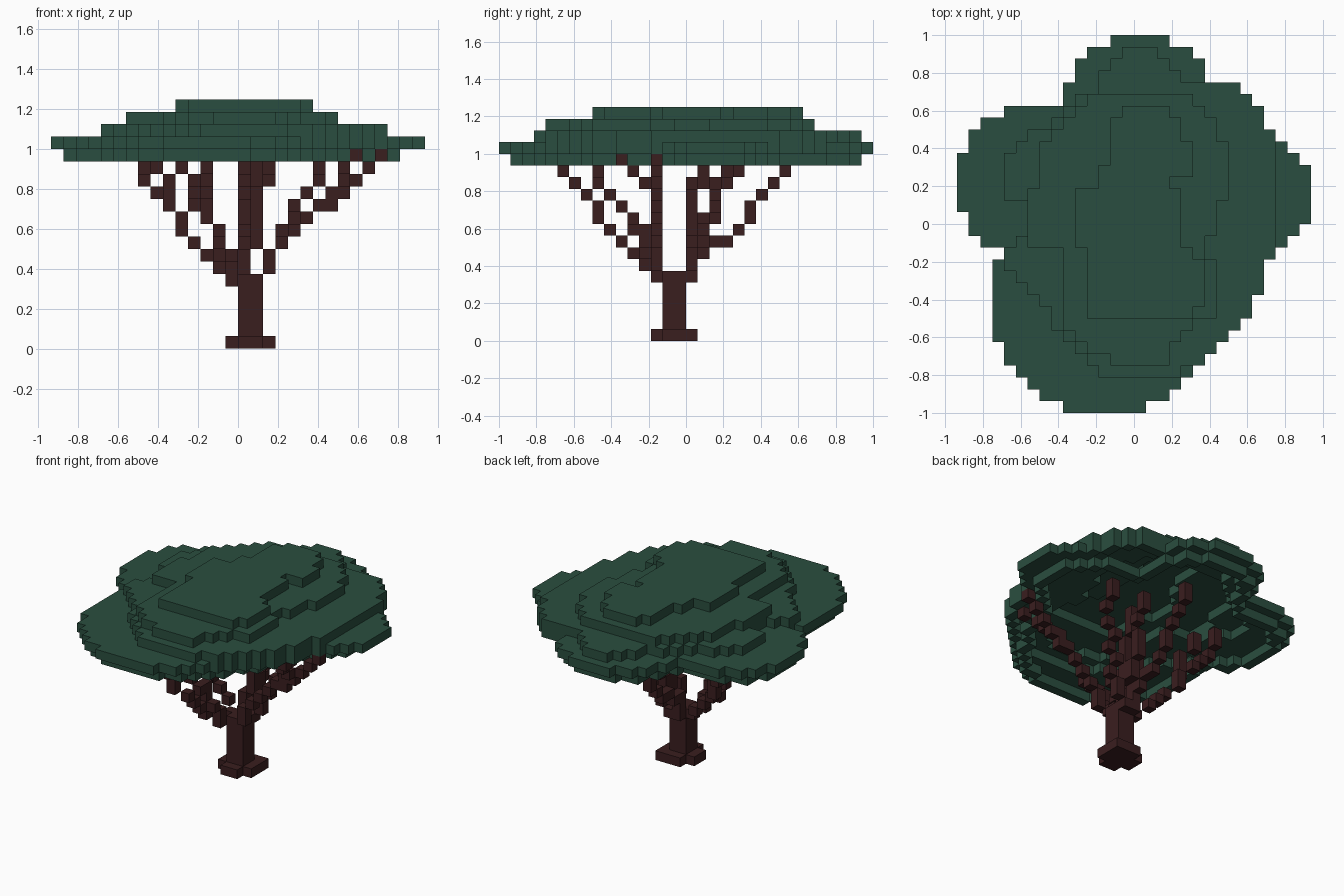
import bpy
import bmesh
from mathutils import Vector

CELL = 0.0625
SIDES = [Vector(d) for d in ((1, 0, 0), (-1, 0, 0), (0, 1, 0), (0, -1, 0), (0, 0, 1), (0, 0, -1))]

cube = bpy.data.objects.get("Cube")
if cube:
    bpy.data.objects.remove(cube, do_unlink=True)


def make_material(name, colour):
    material = bpy.data.materials.new(name)
    material.use_nodes = True
    material.diffuse_color = colour
    for node in material.node_tree.nodes:
        if node.type == "BSDF_PRINCIPLED":
            node.inputs["Base Color"].default_value = colour
            node.inputs["Roughness"].default_value = 0.9
    return material


def build_blocks(name, cells, material):
    """Make one mesh from the exposed faces of a set of grid cells."""
    bm = bmesh.new()
    for cell in cells:
        centre = Vector(cell) + Vector((0.5, 0.5, 0.5))
        for normal in SIDES:
            neighbour = tuple(int(a + b) for a, b in zip(cell, normal))
            if neighbour in cells:
                continue
            across = Vector((normal.y, normal.z, normal.x))
            up = normal.cross(across)
            corners = [across + up, up - across, -across - up, across - up]
            bm.faces.new([bm.verts.new((centre + (normal + c) / 2) * CELL) for c in corners])
    bmesh.ops.remove_doubles(bm, verts=bm.verts, dist=CELL / 100)
    mesh = bpy.data.meshes.new(name)
    bm.to_mesh(mesh)
    bm.free()
    mesh.materials.append(material)
    obj = bpy.data.objects.new(name, mesh)
    bpy.context.collection.objects.link(obj)


def inside(outline, x, y):
    hit = False
    for (ax, ay), (bx, by) in zip(outline, outline[1:] + outline[:1]):
        if (ay > y) != (by > y) and x < ax + (y - ay) * (bx - ax) / (by - ay):
            hit = not hit
    return hit


def fill(outline):
    """Grid cells whose centres lie within the outline."""
    span = range(-16, 16)
    return {(x, y) for x in span for y in span if inside(outline, x + 0.5, y + 0.5)}


def shrink(area, steps):
    for _ in range(steps):
        area = {(x, y) for x, y in area
                if {(x + 1, y), (x - 1, y), (x, y + 1), (x, y - 1)} <= area}
    return area


def box(x_range, y_range, z_range):
    return {(x, y, z) for x in range(*x_range) for y in range(*y_range) for z in range(*z_range)}


def branch(*points):
    """Stepped line of cells through the given points."""
    cells = set()
    for start, end in zip(points, points[1:]):
        start, end = Vector(start), Vector(end)
        steps = int(max(abs(c) for c in end - start))
        for i in range(steps + 1):
            cells.add(tuple(round(c) for c in start.lerp(end, i / steps)))
    return cells


leaf = make_material("leaf_green", (0.023, 0.076, 0.05, 1))
bark = make_material("bark_brown", (0.042, 0.013, 0.0135, 1))

# Canopy tier outlines, in grid cells
wide = fill([
    (-2, 16), (3, 16), (3, 15.6), (6, 14), (6, 12), (9, 12), (9, 11.8), (10.8, 10),
    (11, 8), (11.5, 8), (14.5, 5), (15, 5), (15, 0), (14.5, 0), (11, -3.5), (11, -6),
    (10.2, -6.2), (10.2, -7.3), (3, -14.5), (1, -15.3), (1, -16),
    (-6, -16), (-6, -15), (-7.5, -15), (-10.5, -12), (-11, -12), (-11, -10),
    (-12, -10), (-12, -3), (-11, -3), (-11, -2), (-13, -2), (-13, -1), (-14, -1),
    (-14, 1), (-15, 1), (-15, 6), (-14, 6), (-14, 7.7), (-13, 9), (-11, 9),
    (-11, 10), (-6, 10), (-6, 12), (-5, 12), (-5, 14), (-2, 15.6)])
middle = wide & fill([
    (-1, 15), (2, 15), (2, 14.5), (4, 12.5), (4, 12), (12, 12), (12, -12), (4, -12),
    (4, -13), (-3, -13), (-3, -12.5), (-7, -8.5), (-7, -7.5), (-11, -3.5), (-11, -2),
    (-9, -1), (-9, 2), (-11, 2), (-11, 6), (-10.8, 6), (-9, 7.8), (-7, 8),
    (-7, 9), (-5, 10.8), (-5, 11), (-3, 11), (-3, 12.5), (-1, 14.5)])
upper = fill([
    (-4, 11), (5, 11), (5, 10), (6, 10), (7, 8.6), (7, 7), (8, 7), (8, 2), (7, 2),
    (7, -1), (6, -1), (6, -3), (7, -3), (7, -8), (6, -8), (3, -11), (3, -12),
    (-2, -12), (-2, -11), (-5, -10), (-6, -8), (-6, -2), (-9, -2), (-9, 3),
    (-8, 3), (-8, 7), (-5, 9.6)])
top = fill([
    (-1, 10), (3, 10), (3, 9), (4, 9), (4, 7), (5, 7), (5, 4), (3, 4), (3, 3), (4, 3),
    (4, -2), (5, -2), (6, -3), (6, -7), (5, -7), (5, -8), (-4, -8), (-4, -2),
    (-5, -2), (-5, 3), (-3, 3), (-3, 5), (-2, 5), (-2, 8)])

# Lowest tier is a thin rim, set further back on the model's left and notched behind
base = {(x, y) for x, y in shrink(wide, 1) if x <= 5} | shrink(wide, 2)
base = {(x, y) for x, y in base if x < 6 or y < 8}
rim = base - shrink(base, 1)

# Hollow dome: each tier overlaps the one above by a cell
tiers = [rim, wide - shrink(middle, 1), middle - shrink(upper, 1), upper - shrink(top, 1), top]
canopy = {(x, y, 15 + level) for level, tier in enumerate(tiers) for x, y in tier}

# Trunk with a root flare, fuller at one back corner
trunk = box((0, 2), (-2, 0), (0, 6))
trunk |= box((-1, 3), (-2, 0), (0, 1)) | box((0, 2), (-3, 1), (0, 1)) | {(2, 0, 0)}

# Branches spreading from the top of the trunk
branches = set().union(
    branch((1, -2, 5), (2, -3, 6), (2, -3, 7), (5, -3, 10), (6, -3, 11), (7, -3, 11), (11, -3, 15)),
    branch((7, -3, 12), (8, -4, 13), (8, -5, 14), (9, -6, 15)),
    branch((1, 0, 5), (2, 0, 6), (2, 0, 7), (4, 1, 10), (5, 2, 12), (6, 4, 14), (6, 4, 15)),
    branch((0, 0, 5), (0, 1, 7), (0, 5, 10), (0, 5, 11), (0, 8, 14), (0, 8, 15)),
    branch((0, 0, 6), (0, 0, 7), (1, 1, 8), (1, 2, 12), (2, 4, 14), (2, 4, 15)),
    branch((0, 0, 7), (1, 0, 8), (1, 0, 11), (1, 1, 14), (1, 1, 15)),
    branch((-1, -1, 5), (-3, 0, 7), (-5, 1, 9), (-5, 1, 10), (-7, 2, 12), (-8, 3, 14), (-8, 3, 15)),
    branch((-5, 1, 10), (-6, 0, 12), (-7, 1, 14), (-7, 1, 15)),
    branch((-1, -3, 5), (-2, -5, 7), (-2, -7, 9), (-3, -8, 10), (-3, -8, 11), (-3, -11, 14)),
    branch((-1, -3, 6), (-2, -5, 9), (-3, -5, 10), (-4, -7, 12), (-4, -8, 13), (-5, -8, 14)),
    branch((-2, -4, 8), (-3, -3, 10), (-3, -3, 15)),
) - trunk

build_blocks("trunk", trunk, bark)
build_blocks("branches", branches, bark)
build_blocks("canopy", canopy - branches, leaf)
